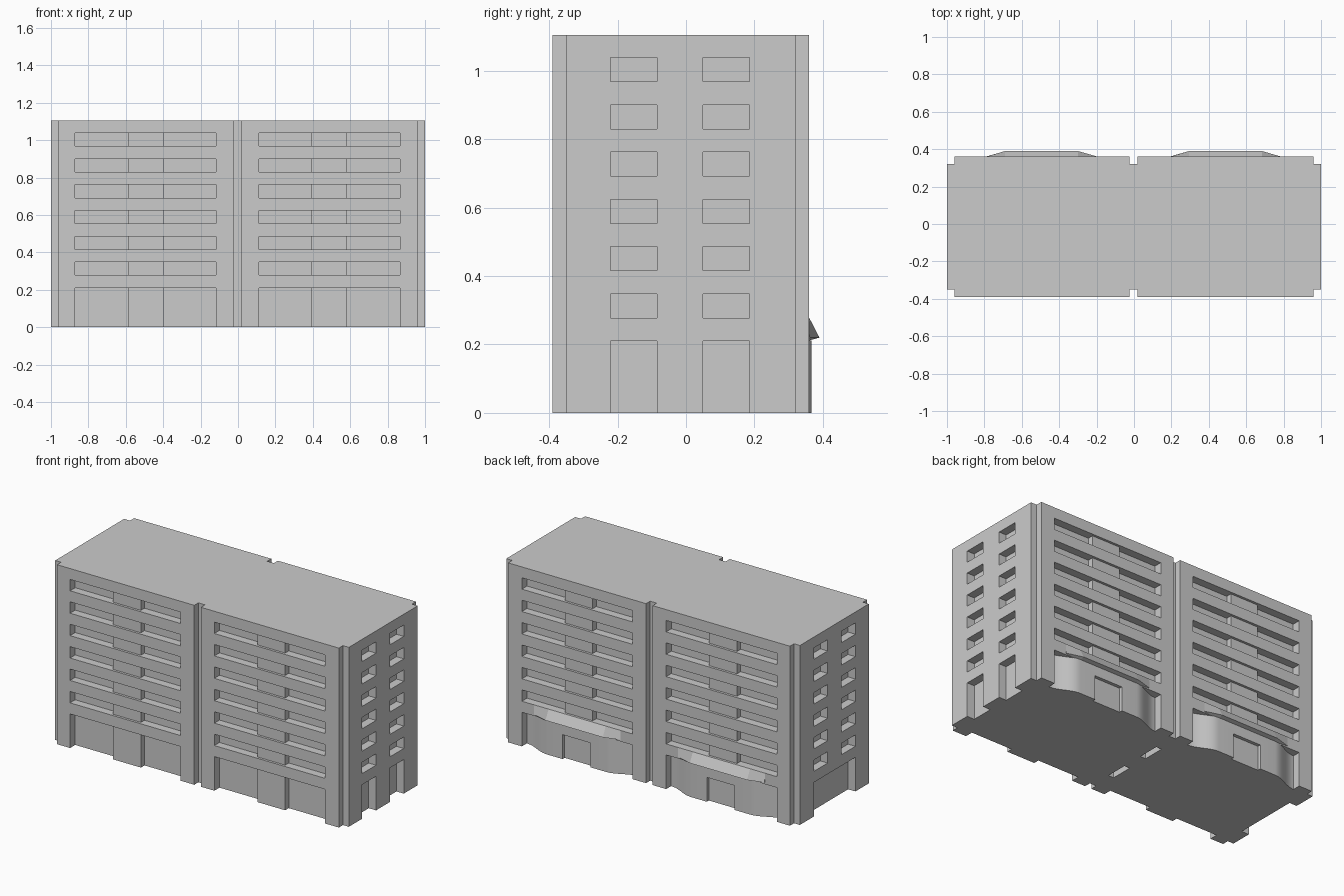
import bpy, bmesh, math

if "Cube" in bpy.data.objects:
    bpy.data.objects.remove(bpy.data.objects["Cube"])

H = 1.105                       # roof height
FRONT, BACK = -0.39, 0.36       # main wall planes
DEPTH = 0.05                    # depth of the window recesses
FLOORS = [(0.278 + 0.138 * i, 0.348 + 0.138 * i) for i in range(6)]
BAYS = [-0.494, 0.489]          # centres of the window bays
HALF = 0.377                    # half width of a bay
SIDE = [(-0.22, -0.085), (0.05, 0.185)]


def finish(name, bm):
    bmesh.ops.recalc_face_normals(bm, faces=bm.faces)
    me = bpy.data.meshes.new(name)
    bm.to_mesh(me)
    bm.free()
    ob = bpy.data.objects.new(name, me)
    bpy.context.collection.objects.link(ob)
    return ob


def add_box(bm, x0, x1, y0, y1, z0, z1):
    vs = bmesh.ops.create_cube(bm, size=1)["verts"]
    for v in vs:
        v.co = (x0 if v.co.x < 0 else x1, y0 if v.co.y < 0 else y1, z0 if v.co.z < 0 else z1)


def prism(name, outline, z0, z1):
    bm = bmesh.new()
    f = bm.faces.new([bm.verts.new((x, y, z0)) for x, y in outline])
    new = bmesh.ops.extrude_face_region(bm, geom=[f])["geom"]
    for v in new:
        if isinstance(v, bmesh.types.BMVert):
            v.co.z = z1
    return finish(name, bm)


def cut(ob, boxes):
    bm = bmesh.new()
    for b in boxes:
        add_box(bm, *b)
    cutter = finish("cutter", bm)
    cutter.hide_render = True
    mod = ob.modifiers.new("cut", "BOOLEAN")
    mod.operation, mod.solver, mod.object = "DIFFERENCE", "EXACT", cutter
    bpy.context.view_layer.objects.active = ob
    bpy.ops.object.modifier_apply(modifier=mod.name)
    bpy.data.objects.remove(cutter)


# Main block: footprint with notched corners and a central groove
F, B, f, b = FRONT, BACK, -0.35, 0.32
block = prism("building_block", [
    (-1, f), (-.96, f), (-.96, F), (-.025, F), (-.025, f), (.02, f), (.02, F), (.96, F), (.96, f), (1, f),
    (1, b), (.96, b), (.96, B), (.02, B), (.02, b), (-.025, b), (-.025, B), (-.96, B), (-.96, b), (-1, b)], 0, H)

# Window and ground-floor recesses
boxes = []
levels = FLOORS + [(-0.1, 0.21)]
for z0, z1 in levels:
    for c in BAYS:
        boxes.append((c - HALF, c + HALF, F - .1, F + DEPTH, z0, z1))
        boxes.append((c - HALF, c + HALF, B - DEPTH, B + .1, z0, z1))
    for y0, y1 in SIDE:
        boxes.append((1 - DEPTH, 1.1, y0, y1, z0, z1))
        if z0 > 0:
            boxes.append((-1.1, -1 + DEPTH, y0, y1, z0, z1))
        else:
            boxes.append((-.04, -.003, y0, y1, z0, z1))
boxes.append((-1.1, -1 + DEPTH, SIDE[0][0], SIDE[1][1], -.1, .21))
cut(block, boxes)

# Middle panels of each bay, standing proud of the recess
bm = bmesh.new()
for c in BAYS:
    for z0, z1 in FLOORS + [(0, 0.21)]:
        add_box(bm, c - .095, c + .095, F + .015, F + DEPTH + .01, z0, z1)
        if z0 > 0:
            add_box(bm, c - .095, c + .095, B - DEPTH - .01, B - .015, z0, z1)
finish("bay_panels", bm)

for i, c in enumerate(BAYS):
    # Curved entrance wall at the back
    pts = []
    for k in range(13):
        t = k / 12
        pts.append((HALF - t * (HALF - .2), .312 + .055 * (.5 - .5 * math.cos(math.pi * t))))
    outline = [(c - x, y) for x, y in pts] + [(c + x, y) for x, y in reversed(pts)]
    outline += [(c + HALF, .3), (c - HALF, .3)]
    wall = prism(f"entrance_wall_{i}", outline, 0, .212)
    cut(wall, [(c - .095, c + .095, .347, .5, -.1, .15)])
    bpy.ops.object.select_all(action="DESELECT")
    wall.select_set(True)
    bpy.context.view_layer.objects.active = wall
    bpy.ops.object.shade_smooth_by_angle(angle=math.radians(30))

    # Sloping canopy above it, tapering into the wall
    bm = bmesh.new()
    rings = []
    for s, y in ((-.295, .361), (-.195, .39), (.195, .39), (.295, .361)):
        rings.append([bm.verts.new((c + s, yy, z)) for yy, z in ((.35, .278), (.36, .278), (y, .22), (.35, .209))])
    for r, q in zip(rings, rings[1:]):
        for k in range(4):
            bm.faces.new((r[k], r[(k + 1) % 4], q[(k + 1) % 4], q[k]))
    bm.faces.new(rings[0])
    bm.faces.new(rings[-1])
    finish(f"canopy_{i}", bm)
